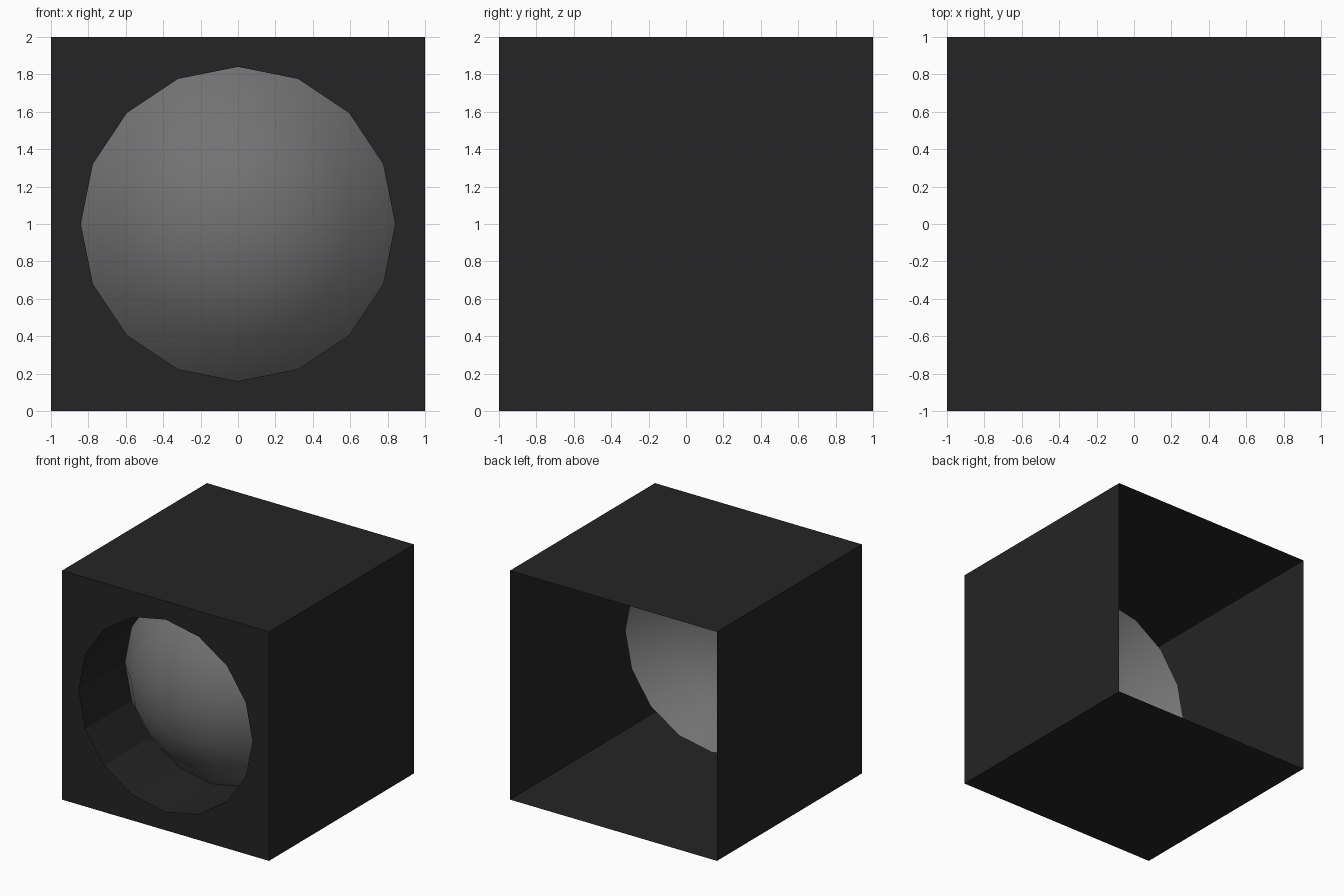
import bpy, bmesh, math

if "Cube" in bpy.data.objects:
    bpy.data.objects.remove(bpy.data.objects["Cube"])

SIDES = 16
RADIUS = 0.84      # round opening
RIM_Y = -0.36      # depth at which the lens sits


def material(name, grey):
    m = bpy.data.materials.new(name)
    m.diffuse_color = (grey, grey, grey, 1)
    m.use_nodes = True
    m.node_tree.nodes["Principled BSDF"].inputs["Base Color"].default_value = m.diffuse_color
    return m


def loop(bm, y, radius=None):
    """Ring of points around the y axis: a circle, or a unit square if no radius."""
    verts = []
    for i in range(SIDES):
        a = 2 * math.pi * i / SIDES
        c, s = math.cos(a), math.sin(a)
        r = radius if radius else 1 / max(abs(c), abs(s))
        verts.append(bm.verts.new((r * c, y, 1 + r * s)))
    return verts


def bridge(bm, loops):
    for a, b in zip(loops, loops[1:]):
        for i in range(SIDES):
            j = (i + 1) % SIDES
            bm.faces.new((a[i], a[j], b[j], b[i]))


def finish(bm, name, mat, smooth=False):
    for f in bm.faces:
        f.smooth = smooth
    mesh = bpy.data.meshes.new(name)
    bm.to_mesh(mesh)
    bm.free()
    mesh.materials.append(mat)
    obj = bpy.data.objects.new(name, mesh)
    bpy.context.collection.objects.link(obj)
    return obj


# Housing: open-backed box walls, front panel and recessed tube
bm = bmesh.new()
bridge(bm, [loop(bm, 1), loop(bm, -1), loop(bm, -1, RADIUS), loop(bm, RIM_Y, RADIUS)])
finish(bm, "housing", material("dark_housing", 0.018))

# Lens: shallow smooth dome bulging towards the front
bm = bmesh.new()
cap = math.radians(56)
R = RADIUS / math.sin(cap)
centre_y = RIM_Y + R * math.cos(cap)
rings = [loop(bm, centre_y - R * math.cos(cap * k / 3), R * math.sin(cap * k / 3))
         for k in (3, 2, 1)]
bridge(bm, rings)
tip = bm.verts.new((0, centre_y - R, 1))
for i in range(SIDES):
    bm.faces.new((rings[-1][i], rings[-1][(i + 1) % SIDES], tip))
finish(bm, "lens", material("grey_lens", 0.17), smooth=True)
